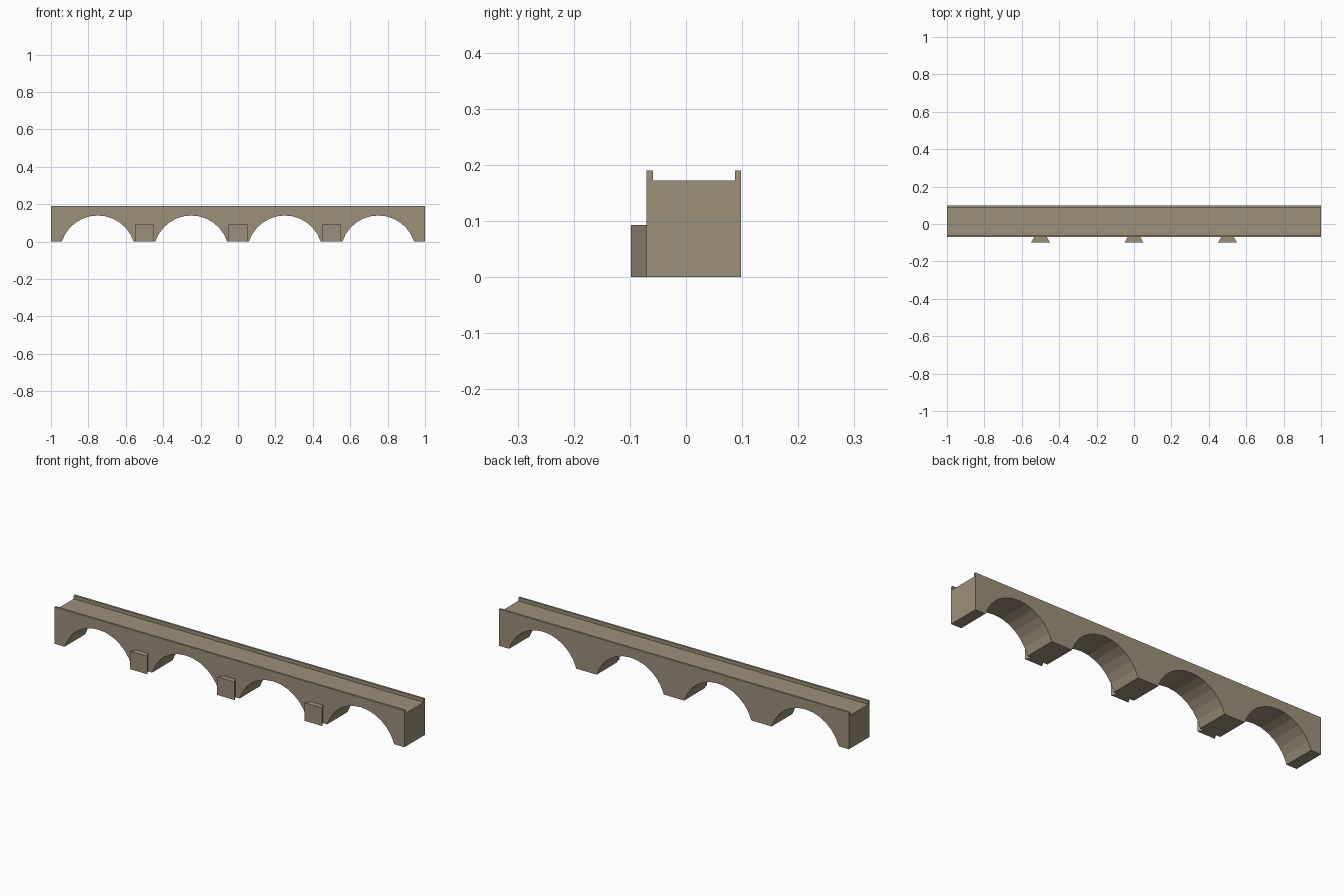
import bpy, bmesh, math

if "Cube" in bpy.data.objects:
    bpy.data.objects.remove(bpy.data.objects["Cube"])

stone = bpy.data.materials.new("stone")
stone.diffuse_color = (0.33, 0.28, 0.195, 1)
stone.use_nodes = True
stone.node_tree.nodes["Principled BSDF"].inputs["Base Color"].default_value = stone.diffuse_color

FRONT, BACK = -0.07, 0.098


def prism(name, points, offset):
    """Extrude a closed outline of 3D points along an offset."""
    bm = bmesh.new()
    face = bm.faces.new([bm.verts.new(p) for p in points])
    ext = bmesh.ops.extrude_face_region(bm, geom=[face], use_keep_orig=True)
    verts = [g for g in ext["geom"] if isinstance(g, bmesh.types.BMVert)]
    bmesh.ops.translate(bm, verts=verts, vec=offset)
    bmesh.ops.recalc_face_normals(bm, faces=bm.faces)
    mesh = bpy.data.meshes.new(name)
    bm.to_mesh(mesh)
    bm.free()
    mesh.materials.append(stone)
    obj = bpy.data.objects.new(name, mesh)
    bpy.context.collection.objects.link(obj)
    return obj


# Bridge body: deck, piers and four segmental arches in one outline
half_span, rise, segments = 0.192, 0.14, 12
radius = (half_span ** 2 + rise ** 2) / (2 * rise)
centre_z = rise - radius
start = math.asin(-centre_z / radius)
outline = [(-1, 0.172), (-1, 0)]
for cx in (-0.75, -0.25, 0.25, 0.75):
    for i in range(segments + 1):
        a = math.pi - start - (math.pi - 2 * start) * i / segments
        outline.append((cx + radius * math.cos(a), centre_z + radius * math.sin(a)))
outline += [(1, 0), (1, 0.172)]
prism("bridge_body", [(x, FRONT, z) for x, z in outline], (0, BACK - FRONT, 0))

# Parapets along both deck edges
for name, y in (("front_parapet", FRONT), ("back_parapet", BACK - 0.011)):
    prism(name, [(-1, y, 0.168), (-1, y + 0.011, 0.168),
                 (-1, y + 0.011, 0.19), (-1, y, 0.19)], (2, 0, 0))

# Three-sided buttresses, flat side forward, point buried in the pier
for i, x in enumerate((-0.5, 0, 0.5)):
    prism(f"pier_buttress_{i + 1}", [(x - 0.05, -0.098, 0), (x + 0.05, -0.098, 0),
                                     (x, -0.012, 0)], (0, 0, 0.093))
